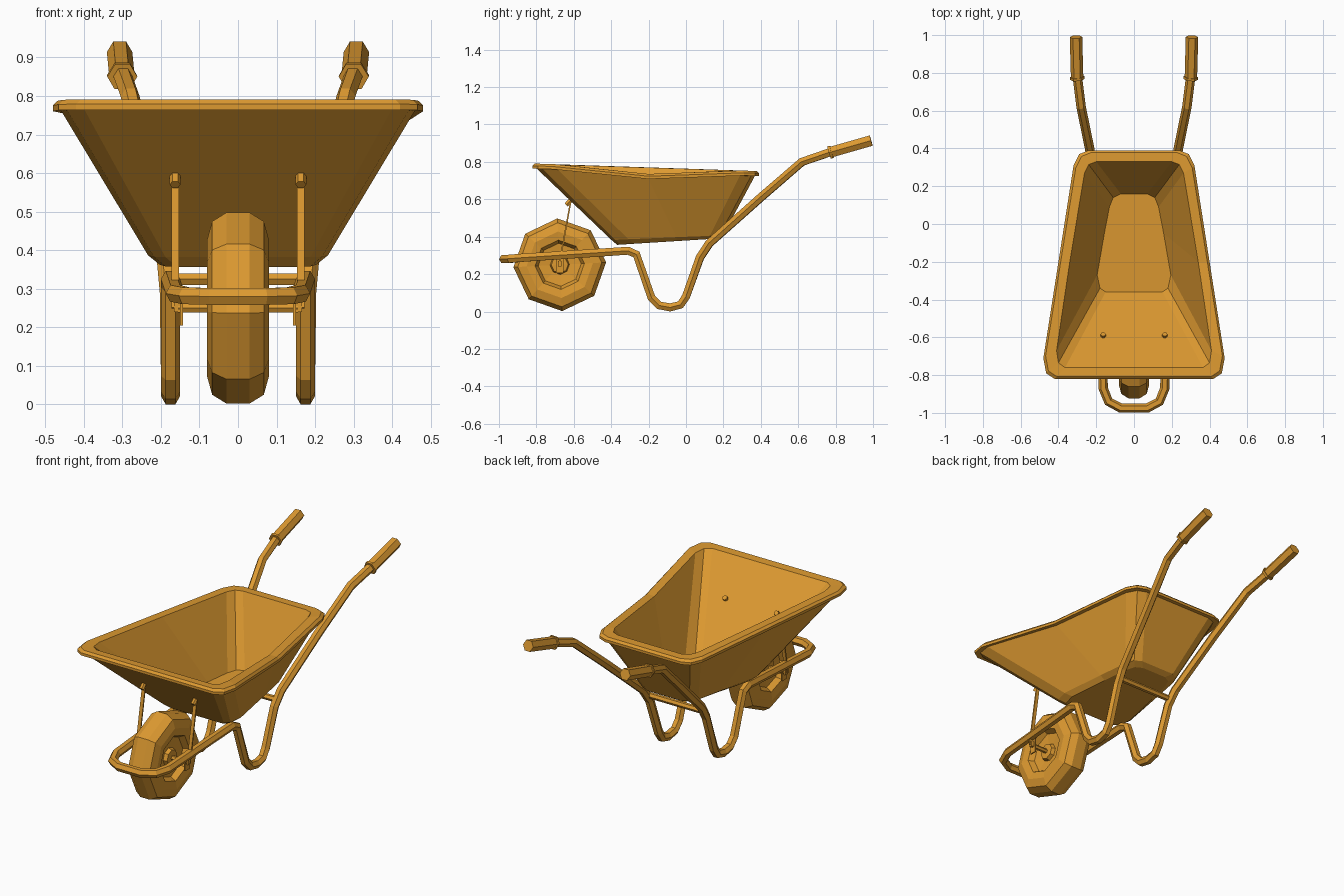
import bpy, bmesh, math
from mathutils import Vector, Matrix

cube = bpy.data.objects.get("Cube")
if cube:
    bpy.data.objects.remove(cube)

ORANGE = (0.72, 0.32, 0.03, 1)
paint = bpy.data.materials.new("orange")
paint.use_nodes = True
paint.diffuse_color = ORANGE
paint.node_tree.nodes["Principled BSDF"].inputs["Base Color"].default_value = ORANGE


def add(name, bm):
    bmesh.ops.recalc_face_normals(bm, faces=bm.faces)
    mesh = bpy.data.meshes.new(name)
    bm.to_mesh(mesh)
    bm.free()
    mesh.materials.append(paint)
    obj = bpy.data.objects.new(name, mesh)
    bpy.context.collection.objects.link(obj)
    return obj


def loft(bm, rings):
    """Bridge closed rings of equal length and cap both ends."""
    for low, high in zip(rings, rings[1:]):
        n = len(low)
        for i in range(n):
            j = (i + 1) % n
            bm.faces.new((low[i], low[j], high[j], high[i]))
    bm.faces.new(rings[0])
    bm.faces.new(rings[-1])


def tube(name, points, radius, sides=6):
    """Pipe along a path, with its corners level to either side."""
    points = [Vector(p) for p in points]
    bm = bmesh.new()
    rings = []
    for i, p in enumerate(points):
        before = (p - points[i - 1]).normalized() if i else Vector()
        after = (points[i + 1] - p).normalized() if i + 1 < len(points) else Vector()
        tangent = (before + after).normalized()
        across = tangent.cross(Vector((0, 0, 1))).normalized()
        up = across.cross(tangent)
        angles = [math.tau * k / sides for k in range(sides)]
        rings.append([bm.verts.new(p + radius * (across * math.cos(a) + up * math.sin(a)))
                      for a in angles])
    loft(bm, rings)
    return add(name, bm)


def box(name, centre, size, tilt=0):
    bm = bmesh.new()
    bmesh.ops.create_cube(bm, size=1, matrix=Matrix.Translation(centre)
                          @ Matrix.Rotation(tilt, 4, "X") @ Matrix.Diagonal((*size, 1)))
    return add(name, bm)


# Tray: half outlines from front to back, lofted through rings
RIM = [(.42, -.82), (.465, -.79), (.48, -.71), (.40, -.2), (.32, .31), (.29, .37), (.24, .39)]
MOUTH = [(.365, -.76), (.4, -.735), (.41, -.67), (.34, -.2), (.262, .27), (.24, .315), (.2, .33)]
FLOOR = [(.15, -.36), (.18, -.34), (.195, -.27), (.157, -.05), (.13, .09), (.11, .14), (.07, .16)]
DENT = 3


def ring(bm, half, height, slope, grow=0.0, sag=0.0):
    points = [(x, y, i) for i, (x, y) in enumerate(half)]
    points += [(-x, y, i) for x, y, i in reversed(points)]
    verts = []
    for x, y, i in points:
        drop = sag if i == DENT and x > 0 else 0
        shift = 0 if i == DENT else grow * math.copysign(1, i - DENT)
        verts.append(bm.verts.new((x + grow * math.copysign(1, x), y + shift,
                                   height + slope * y - drop)))
    return verts


bm = bmesh.new()
loft(bm, [ring(bm, FLOOR, .39, .045),
          ring(bm, MOUTH, .763, -.033, sag=.035),
          ring(bm, RIM, .764, -.033, grow=-.012, sag=.035),
          ring(bm, RIM, .752, -.033, sag=.035),
          ring(bm, RIM, .737, -.033, sag=.035),
          ring(bm, RIM, .737, -.033, grow=-.022, sag=.035),
          ring(bm, FLOOR, .4, .05, grow=.038),
          ring(bm, FLOOR, .38, .065, grow=.008)])
add("tray", bm)

# Frame: one bent pipe from grip to grip, around the front of the wheel
half = [(.07, -.975, .28), (.135, -.94, .282), (.163, -.87, .288), (.175, -.31, .325),
        (.175, -.265, .305), (.175, -.185, .075), (.175, -.145, .033), (.175, -.085, .022),
        (.175, -.03, .036), (.175, .0, .08), (.178, .075, .29), (.185, .125, .365),
        (.235, .4, .61), (.28, .62, .8), (.3, .78, .855)]
tube("frame", [(-x, y, z) for x, y, z in reversed(half)] + half, .025)
tube("rear_crossbar", [(-.178, .09, .325), (.178, .09, .325)], .017)

# Wheel: lathed profile of (x, radius)
CENTRE = Vector((0, -.675, .25))
side = [(.03, .248), (.067, .225), (.08, .178), (.073, .132), (.042, .115),
        (.034, .052), (.055, .045), (.058, 0)]
profile = [(-x, r) for x, r in reversed(side)] + side
bm = bmesh.new()
start = Matrix.Rotation(math.radians(3), 3, "X")
verts = [bm.verts.new(CENTRE + start @ Vector((x, 0, r))) for x, r in profile]
edges = [bm.edges.new(pair) for pair in zip(verts, verts[1:])]
bmesh.ops.spin(bm, geom=verts + edges, cent=CENTRE, axis=(1, 0, 0),
               angle=math.tau, steps=8, use_merge=True)
bmesh.ops.remove_doubles(bm, verts=bm.verts, dist=.0005)
add("wheel", bm)
reach = Vector((.155, 0, 0))
tube("axle", [CENTRE - reach, CENTRE + reach], .013)

for s, label in ((1, "left"), (-1, "right")):
    # Grips with collars
    tube(label + "_grip", [(s * .301, .77, .851), (s * .307, .99, .914)], .033)
    tube(label + "_collar", [(s * .3, .766, .85), (s * .301, .779, .854)], .039)
    # Wheel hangers and tray struts
    box(label + "_axle_bracket", (s * .147, -.675, .25), (.008, .04, .09))
    box(label + "_strut", (s * .163, -.648, .415), (.02, .008, .335), -.18)
    box(label + "_strut_foot", (s * .156, -.675, .255), (.02, .02, .03))
    # Bolt through the sloping front wall
    tube(label + "_tray_bolt", [(s * .163, -.64, .57), (s * .163, -.583, .628)], .014)
